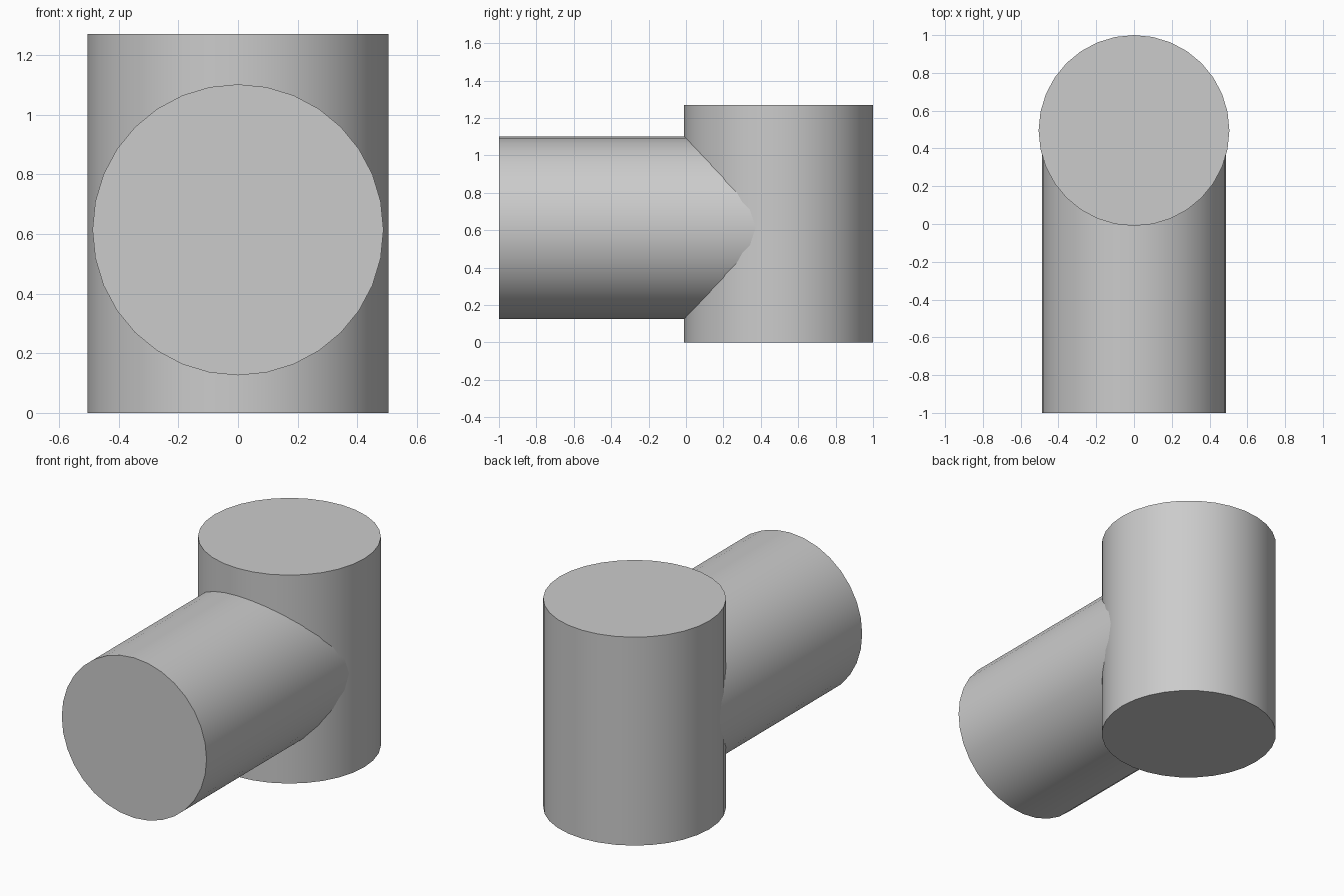
import bpy
from math import pi

if "Cube" in bpy.data.objects:
    bpy.data.objects.remove(bpy.data.objects["Cube"])


def cylinder(name, radius, length, centre, rotation=(0, 0, 0)):
    bpy.ops.mesh.primitive_cylinder_add(
        vertices=32, radius=radius, depth=length, location=centre, rotation=rotation)
    obj = bpy.context.object
    obj.name = name
    bpy.ops.object.shade_smooth_by_angle()
    return obj


HEIGHT = 1.27
R_MAIN = 0.505
AXIS_Y = 1.0 - R_MAIN

# Upright main cylinder at the back
cylinder("upright_cylinder", R_MAIN, HEIGHT, (0, AXIS_Y, HEIGHT / 2))

# Slightly thinner branch running forward, ending on the upright's axis
cylinder("front_branch", 0.488, AXIS_Y + 1.0,
         (0, (AXIS_Y - 1.0) / 2, 0.614), (pi / 2, 0, 0))
